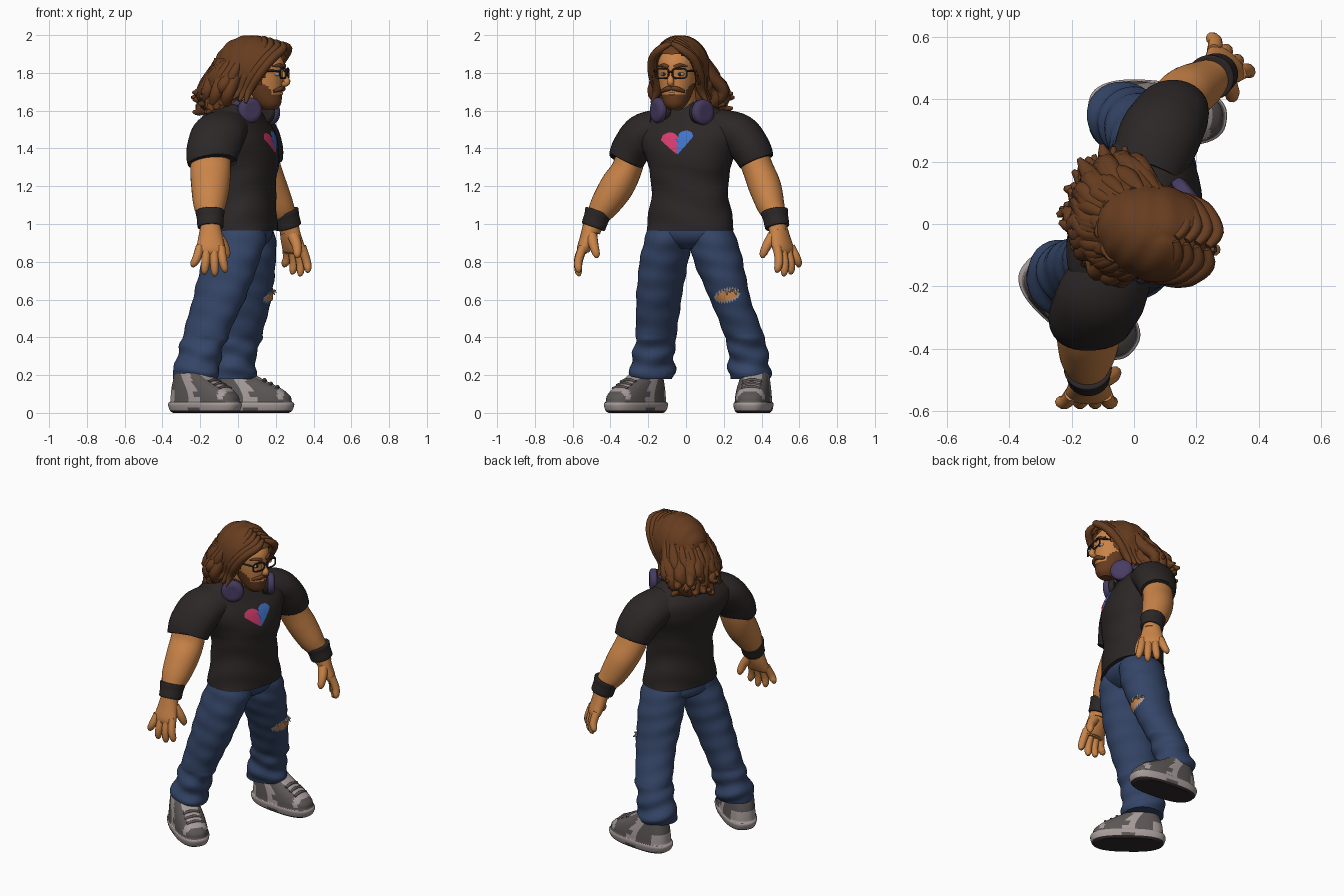
import bpy, bmesh, math, random
from mathutils import Vector as V
from mathutils.bvhtree import BVHTree

if "Cube" in bpy.data.objects:
    bpy.data.objects.remove(bpy.data.objects["Cube"])
random.seed(4)
sin, cos, pi = math.sin, math.cos, math.pi

def material(name, *c):
    m = bpy.data.materials.new(name)
    m.diffuse_color = (*c, 1)
    m.use_nodes = True
    m.node_tree.nodes["Principled BSDF"].inputs["Base Color"].default_value = m.diffuse_color
    return m

BLACK = material("charcoal cloth", .026, .020, .020)
DENIM = material("blue denim", .034, .059, .135)
SKIN = material("tan skin", .59, .23, .065)
HAIR = material("brown hair", .135, .046, .014)
PURPLE = material("dark purple", .062, .045, .12)
PINK = material("pink print", .68, .045, .16)
BLUE = material("blue print", .053, .17, .58)
LIGHT = material("light grey", .38, .33, .32)
GREY = material("dark grey", .105, .093, .09)

def finish(name, bm, mats, rule=None, flat_caps=()):
    bmesh.ops.recalc_face_normals(bm, faces=bm.faces[:])
    for f in bm.faces:
        f.smooth = f not in flat_caps
        if rule:
            f.material_index = rule(f.calc_center_median())
    me = bpy.data.meshes.new(name)
    bm.to_mesh(me)
    bm.free()
    for m in mats:
        me.materials.append(m)
    ob = bpy.data.objects.new(name, me)
    bpy.context.collection.objects.link(ob)
    return ob

def spline(rows, k):
    """Catmull-Rom through rows of numbers."""
    out = []
    for i in range(len(rows) - 1):
        a, b, c, d = rows[max(i - 1, 0)], rows[i], rows[i + 1], rows[min(i + 2, len(rows) - 1)]
        for j in range(k):
            t = j / k
            out.append([.5 * (2*q + (r - p)*t + (2*p - 5*q + 4*r - s)*t*t + (3*q - p - 3*r + s)*t**3)
                        for p, q, r, s in zip(a, b, c, d)])
    return out + [list(rows[-1])]

def loft(name, rows, *mats, k=6, n=32, flat=True, ref=(1, 0, 0), p=2, bump=None, rule=None):
    """Rows are x, y, z, radius along ref, radius across, turn in degrees."""
    rows = spline([tuple(r) + (0,) * (6 - len(r)) for r in rows], k)
    bm, rings = bmesh.new(), []
    for i, (x, y, z, ru, rv, rot) in enumerate(rows):
        t = V((0, 0, 1)) if flat else (V(rows[min(i + 1, len(rows) - 1)][:3]) - V(rows[max(i - 1, 0)][:3])).normalized()
        a = math.radians(rot)
        r = V(ref)
        r = V((r.x*cos(a) - r.y*sin(a), r.x*sin(a) + r.y*cos(a), r.z))
        u = (r - t * r.dot(t)).normalized()
        v = t.cross(u)
        ring = []
        for j in range(n):
            th = 2 * pi * j / n
            c, s = cos(th), sin(th)
            b = 1 + (bump(z, th) if bump else 0)
            pu = math.copysign(abs(c) ** (2 / p), c) * max(ru, .001) * b
            pv = math.copysign(abs(s) ** (2 / p), s) * max(rv, .001) * b
            ring.append(bm.verts.new(V((x, y, z)) + u * pu + v * pv))
        rings.append(ring)
    for a, b in zip(rings, rings[1:]):
        for j in range(n):
            bm.faces.new((a[j], a[(j + 1) % n], b[(j + 1) % n], b[j]))
    caps = {bm.faces.new(rings[0]), bm.faces.new(rings[-1])}
    return finish(name, bm, mats, rule, caps)

def tube(name, pts, rad, mat, k=4, n=10, ref=(1, .1, 0)):
    rad = rad if isinstance(rad, (list, tuple)) else [rad] * len(pts)
    return loft(name, [(*q, r, r) for q, r in zip(pts, rad)], mat, k=k, n=n, flat=False, ref=ref)

def ball(name, c, r, mat, turn=0):
    bm = bmesh.new()
    bmesh.ops.create_uvsphere(bm, u_segments=20, v_segments=12, radius=1)
    for w in bm.verts:
        x, y, z = w.co.x * r[0], w.co.y * r[1], w.co.z * r[2]
        w.co = V(c) + V((x*cos(turn) - y*sin(turn), x*sin(turn) + y*cos(turn), z))
    return finish(name, bm, [mat])

def plate(name, target, cols, mat, off):
    """Thin patch of (y, z) columns pressed onto the front of a target."""
    tree = BVHTree.FromPolygons([w.co for w in target.data.vertices], [f.vertices[:] for f in target.data.polygons])
    bm, grid = bmesh.new(), []
    for col in cols:
        grid.append([bm.verts.new((tree.ray_cast(V((1, y, z)), V((-1, 0, 0)))[0] or V((0, y, z))) + V((off, 0, 0)))
                     for y, z in col])
    for a, b in zip(grid, grid[1:]):
        for j in range(len(a) - 1):
            bm.faces.new((a[j], b[j], b[j + 1], a[j + 1]))
    return finish(name, bm, [mat])

# Jeans: pelvis and two legs, creased towards the cuffs
def crease(z, th):
    a = .05 if z < .4 else .016
    return a * sin(62 * z + 2.2 * sin(th + 1)) + a * .6 * sin(37 * z - 3 * th)
loft("jeans_pelvis", [(.03, .02, 1.03, .14, .2, -15), (.03, .022, .96, .15, .225, -15),
     (.02, .025, .91, .14, .2, -15), (.02, .028, .87, .09, .1, -15)], DENIM)
loft("jeans_right_leg", [(.005, -.08, 1.0, .13, .105, -15), (.0, -.09, .93, .15, .125, -15), (-.04, -.117, .8, .155, .125, -20), (-.095, -.142, .62, .145, .115, -25),
     (-.165, -.157, .43, .128, .102, -30), (-.205, -.172, .3, .122, .104, -35), (-.225, -.18, .22, .13, .114, -38), (-.225, -.18, .18, .118, .105, -38)],
     DENIM, k=12, bump=crease)
far_leg = loft("jeans_left_leg", [(.055, .125, 1.0, .12, .105), (.06, .14, .93, .138, .125), (.06, .172, .8, .14, .13), (.05, .235, .6, .125, .108),
     (.015, .308, .41, .113, .105), (-.015, .33, .3, .112, .105), (-.03, .337, .22, .125, .113), (-.03, .337, .18, .115, .105)], DENIM, k=12, bump=crease)

# Torn knee: frayed edge, bare skin and loose threads
def rip(w, h, jag):
    cols = []
    for i in range(21):
        s = i / 10 - 1
        e = h * math.sqrt(max(0, 1 - s * s)) * (1 + jag * (-1) ** i)
        cols.append([(.218 + w * s, .622 + .012 * s + e * t) for t in (1, .5, 0, -.5, -1)])
    return cols
plate("knee_frayed_edge", far_leg, rip(.07, .036, .25), LIGHT, .004)
plate("knee_bare_skin", far_leg, rip(.058, .026, .12), SKIN, .008)
for i in range(8):
    y = .165 + .016 * i
    x = .172 - abs(y - .235) * .5
    tube("loose_thread", [(x - .01, y, .652), (x + .015, y, .648), (x + .035, y + .005, .625 + .012 * (i % 3))], [.009, .007, .002], LIGHT, n=6)

# Shoes
def shoe(name, cx, cy, deg):
    a = math.radians(deg)
    d, e = V((cos(a), sin(a), 0)), V((-sin(a), cos(a), 0))
    o = V((cx, cy, 0))
    def rule(c):
        f, l = (c - o).dot(d), abs((c - o).dot(e))
        if c.z < .013: return 0
        if c.z < .056: return 2 if c.z < .028 and abs(f) < .05 else 1
        if f > -.03 and l < .045 and c.z > .12: return 1
        if f < -.15 and c.z < .12: return 1
        return 1 if .0 < f + c.z * .5 < .06 or (.14 < f < .172 and c.z > .07) else 2
    prof = [(0, 0, .195, .082), (0, .012, .212, .094), (0, .04, .223, .101), (0, .054, .22, .099), (0, .06, .211, .094),
            (-.003, .09, .205, .092), (-.025, .13, .178, .087), (-.06, .17, .132, .08), (-.085, .205, .095, .074), (-.09, .225, .08, .068)]
    loft(name, [(*(o + d * f)[:2], z, rf, rl, deg) for f, z, rf, rl in prof], BLACK, LIGHT, GREY, k=5, n=56, p=2.6, rule=rule)
    for f, z in ((.135, .14), (.1, .157), (.066, .176)):
        mid = o + d * f + V((0, 0, z))
        tube("shoe_lace", [mid - e * .05 - V((0, 0, .012)), mid, mid + e * .05 - V((0, 0, .012))], .009, GREY, ref=(0, 0, 1))
shoe("right_shoe", -.175, -.265, -38)
shoe("left_shoe", .075, .357, -6)

# Shirt: twisted torso with sleeves
fold = lambda z, th: (.016 if z < 1.3 else .005) * sin(38 * z + 2 * sin(2 * th))
shirt = loft("shirt_body", [(.03, .022, .965, .172, .236, -15), (.03, .022, 1.05, .168, .222, -16), (.03, .02, 1.2, .163, .203, -18),
     (.025, .02, 1.34, .182, .232, -21), (0, .02, 1.45, .188, .28, -22), (-.02, .02, 1.53, .165, .285, -22),
     (-.02, .005, 1.595, .13, .2, -22), (0, -.01, 1.645, .09, .115, -20)], BLACK, k=9, n=56, p=2.2, bump=fold)
loft("right_sleeve", [(-.05, -.13, 1.51, .12, .1), (-.1, -.225, 1.475, .142, .11), (-.13, -.285, 1.405, .14, .105),
     (-.14, -.315, 1.345, .134, .098), (-.14, -.322, 1.33, .124, .09)], BLACK, flat=False)
loft("left_sleeve", [(.04, .17, 1.51, .12, .1), (.08, .278, 1.475, .132, .11), (.112, .338, 1.405, .126, .106),
     (.128, .37, 1.345, .114, .098), (.131, .377, 1.33, .106, .09)], BLACK, flat=False)

# Two-tone heart print
for side, mat, nm in ((-1, PINK, "heart_pink_half"), (1, BLUE, "heart_blue_half")):
    cols = []
    for i in range(13):
        q = i / 12
        top = .022 + .032 * math.sqrt(max(0, 1 - (2 * q - 1) ** 2))
        low = -.066 + .084 * q ** 1.1
        cols.append([(-.047 + (side * q + (.1 * (-1) ** j if i == 0 else 0)) * .085,
                      1.435 + low + (top - low) * j / 6 + .01 * side * q) for j in range(7)])
    plate(nm, shirt, cols if side > 0 else cols[::-1], mat, .006)

# Arms, wristbands and hands
def hand(side, w, s, o):
    w, s, o, z = V(w), V(s), V(o), V((0, 0, 1))
    end = w + o * .045 - z * .105
    loft(side + "_palm", [(*(w + z * .03), .052, .045), (*(w + o * .02 - z * .04), .066, .042), (*end, .076, .034),
         (*(end - z * .02), .06, .02)], SKIN, flat=False, ref=s, n=20)
    for b, sp, ln in ((-.055, -.035, .085), (-.02, -.012, .125), (.018, .004, .135), (.053, .022, .115)):
        base = end + s * b
        tube(side + "_finger", [base + z * .02, base + o * .024 + s * sp * .5 - z * ln * .45, base + o * .024 + s * sp - z * ln * .85,
             base + o * .016 + s * sp - z * ln], [.024, .023, .019, .007], SKIN, ref=s)
    tube(side + "_thumb", [w + s * .035 - z * .03, w + s * .07 - o * .012 - z * .08, w + s * .085 - o * .025 - z * .125,
         w + s * .085 - o * .025 - z * .145], [.032, .026, .02, .008], SKIN, ref=s)
arms = {"right": [(-.14, -.28, 1.43, .1, .08), (-.145, -.31, 1.3, .107, .08), (-.146, -.365, 1.2, .102, .09),
                  (-.15, -.43, 1.1, .086, .078), (-.147, -.475, 1.03, .062, .056), (-.145, -.5, .96, .052, .046)],
        "left": [(.11, .33, 1.43, .09, .082), (.132, .378, 1.3, .095, .082), (.168, .417, 1.2, .092, .086),
                 (.215, .448, 1.1, .08, .074), (.255, .475, 1.03, .06, .056), (.275, .488, .96, .052, .046)]}
for side, rows in arms.items():
    loft(side + "_arm", rows, SKIN, flat=False)
    a, b = V(rows[4][:3]), V(rows[5][:3])
    d = (b - a).normalized()
    loft(side + "_wristband", [(*(a + d * t), r, r - .004) for t, r in ((-.04, .07), (-.035, .077), (0, .071), (.045, .069), (.05, .062))],
         BLACK, flat=False, k=3)
hand("right", (-.145, -.5, .965), (1, 0, 0), (0, -1, 0))
hand("left", (.268, .484, .965), (.74, -.67, 0), (.67, .74, 0))

# Head, turned a little; H maps forward, left, height to the world
TURN = math.radians(-15)
FW, LF = V((cos(TURN), sin(TURN), 0)), V((-sin(TURN), cos(TURN), 0))
HC = V((.1, -.04, 0))
H = lambda f, l, z: HC + FW * f + LF * l + V((0, 0, z))
def beard(c):
    f, l = (c - HC).dot(FW), abs((c - HC).dot(LF))
    return int(c.z < 1.684 or (c.z < 1.745 - max(0, f - .06) * .9 and f < .1))
tube("neck", [(-.01, -.01, 1.57), (.03, -.02, 1.64), (.07, -.03, 1.72)], .08, SKIN, n=24)
loft("head", [(*H(f, 0, z), a, b, -15) for f, z, a, b in ((.07, 1.605, .035, .032), (.062, 1.635, .068, .06), (.035, 1.70, .102, .084),
     (.02, 1.78, .123, .1), (.02, 1.86, .124, .1), (0, 1.94, .09, .08))], SKIN, HAIR, k=10, n=48, rule=beard)
tube("nose", [H(.135, 0, 1.81), H(.155, 0, 1.775), H(.163, 0, 1.75), H(.14, 0, 1.736)], [.011, .015, .02, .012], SKIN)
tube("lower_lip", [H(.118, -.028, 1.694), H(.136, 0, 1.69), H(.118, .028, 1.694)], [.003, .008, .003], SKIN, ref=(0, 0, 1))
for s, nm in ((-1, "right_"), (1, "left_")):
    ball(nm + "eye", H(.118, s * .045, 1.793), (.02, .02, .011), LIGHT, TURN)
    ball(nm + "pupil", H(.134, s * .043, 1.793), (.006, .009, .009), BLACK, TURN)
    tube(nm + "eyebrow", [H(.144, s * .016, 1.829), H(.136, s * .045, 1.84), H(.108, s * .078, 1.834)], [.01, .01, .004], HAIR)
    tube(nm + "moustache", [H(.14, 0, 1.72), H(.136, s * .028, 1.715), H(.108, s * .062, 1.702)], [.011, .013, .008], HAIR, ref=(0, 0, 1))
    ring = [(cos(2 * pi * i / 24), sin(2 * pi * i / 24)) for i in range(25)]
    tube(nm + "glasses_rim", [H(.162 - .012 * (c * s + 1) / 2, s * .048 + .038 * math.copysign(abs(c) ** .6, c),
         1.797 + .026 * math.copysign(abs(q) ** .6, q)) for c, q in ring], .005, BLACK, k=1, n=6, ref=FW)
    tube(nm + "glasses_arm", [H(.15, s * .086, 1.81), H(.08, s * .108, 1.81), H(.0, s * .11, 1.8)], .006, BLACK, n=6, ref=(0, 0, 1))
tube("glasses_bridge", [H(.162, -.012, 1.803), H(.168, 0, 1.806), H(.162, .012, 1.803)], .005, BLACK, n=6, ref=(0, 0, 1))

# Hair: softly ridged cap with the face cut open, a wavy mass behind and loose locks
bm = bmesh.new()
bmesh.ops.create_uvsphere(bm, u_segments=72, v_segments=48, radius=1)
for w in bm.verts:
    f, l, z = w.co
    r = 1 + .012 * sin(15 * f + 7 * l * l + 5 * z) - .02 * math.exp(-(l * 9) ** 2) * (f > 0)
    w.co = V((.07, -.03, 1.82)) + FW * (f * .2 * r) + LF * (l * .155 * r) + V((0, 0, z * .18 * r))
cut = [f for f in bm.faces for c in [f.calc_center_median() - HC]
       if c.dot(FW) > .03 and c.z < 1.9 - 2 * c.dot(LF) ** 2 and abs(c.dot(LF)) < .122 or c.z < 1.74]
bmesh.ops.delete(bm, geom=cut, context='FACES')
finish("hair_cap", bm, [HAIR])
loft("hair_back", [(.02, -.02, 1.88, .14, .13), (-.01, -.01, 1.79, .145, .152), (-.045, .015, 1.71, .135, .168),
     (-.07, .03, 1.64, .125, .17), (-.08, .03, 1.585, .09, .14)], HAIR, n=64,
     bump=lambda z, th: .05 * sin(9 * th + 8 * sin(9 * z)) + .025 * sin(17 * th + 25 * z))
for i in range(34):
    a = math.radians(72 + 196 * (i + random.random()) / 34)
    w, drop, g = random.uniform(-.03, .03), random.uniform(1.57, 1.68), random.uniform(.9, 1.12)
    c, s = cos(a), sin(a)
    pts = [(.05 + .135 * c, -.02 + .125 * s, 1.88), (.01 + .155 * c, -.005 + .15 * s + w * .4, 1.79),
           (-.035 + .14 * c, .015 + .165 * s - w, (1.78 + drop) / 2 + .01), (-.06 + .135 * c * g, .03 + .165 * s * g + w, drop + .025),
           (-.065 + .165 * c * g, .04 + .2 * s * g + w * .5, drop + .02)]
    tube("hair_lock", pts, [.014, .03, .034, .026, .007], HAIR, n=9)
for s in (-1, 1):
    for j in range(4):
        b = j * .035
        tube("front_lock", [H(.14 - b, s * .004, 1.955 + b * .3), H(.158 - b, s * .055, 1.928 + b * .2), H(.11 - b, s * .112, 1.872),
             H(.045 - b, s * .128, 1.79), H(-.01 - b * .7, s * .12, 1.71), H(-.02 - b, s * .155, 1.64 + b * .3)],
             [.012, .021, .024, .026, .024, .006], HAIR, n=10)

# Headphones resting round the neck
for nm, c, d in (("right", (.06, -.14, 1.602), (.45, -.89, 0)), ("left", (.165, .085, 1.592), (.78, .62, 0))):
    c, d = V(c), V(d)
    for part, mat, prof in (("_ear_cushion", BLACK, ((-.04, .045), (-.036, .06), (-.012, .062), (-.008, .05))),
                            ("_ear_cup", PURPLE, ((-.01, .052), (-.006, .066), (.02, .066), (.03, .054), (.034, .04)))):
        loft(nm + part, [(*(c + d * t), r, r) for t, r in prof], mat, flat=False, ref=(0, 0, 1), k=4, n=28)
tube("headphone_band", [(.05, -.14, 1.63), (-.03, -.12, 1.64), (-.1, -.05, 1.64), (-.09, .06, 1.64), (.0, .12, 1.635), (.14, .09, 1.63)],
     .018, PURPLE, n=12, ref=(0, 0, 1))
